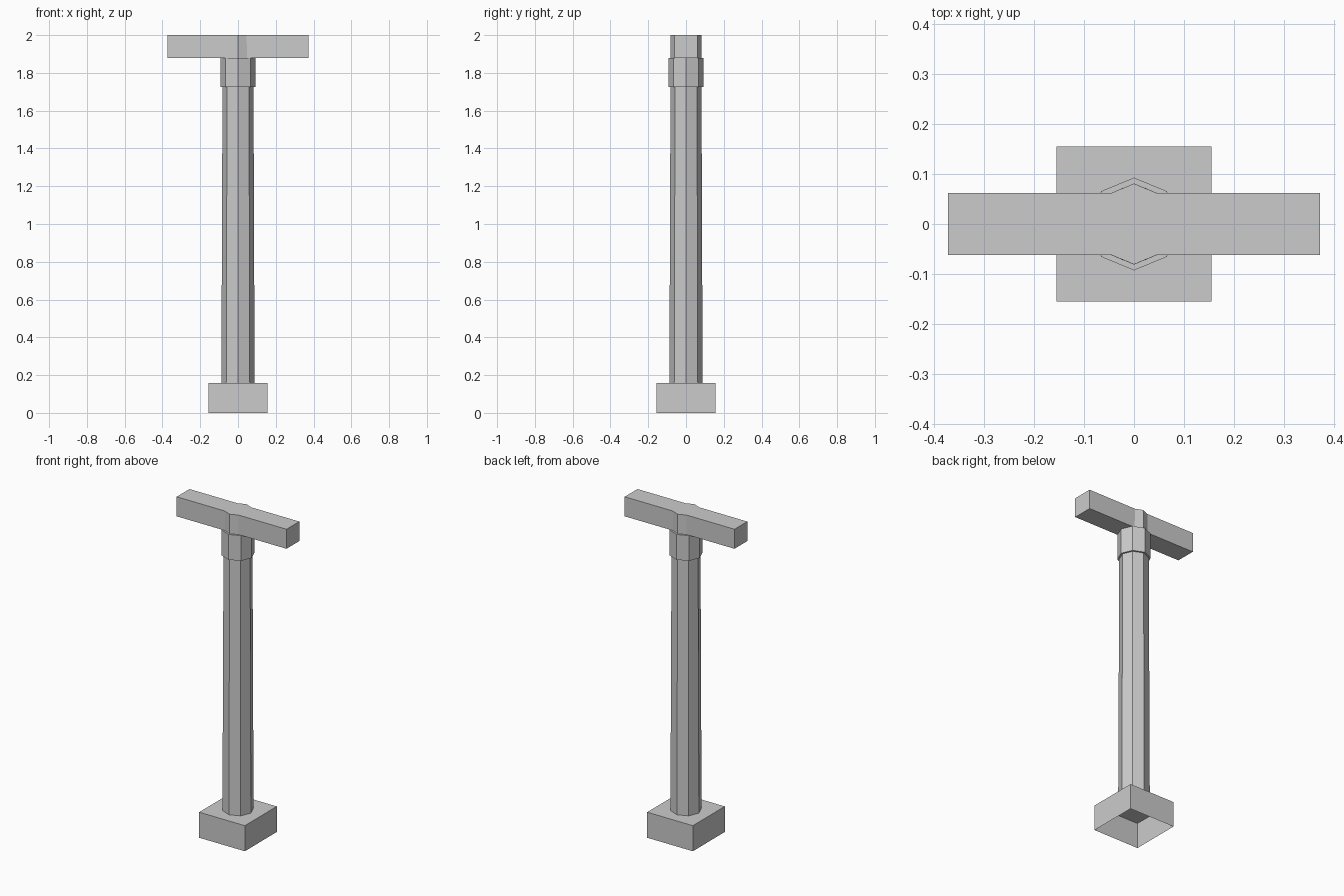
import bpy
import bmesh
import math
from mathutils import Matrix

cube = bpy.data.objects.get("Cube")
if cube:
    bpy.data.objects.remove(cube, do_unlink=True)

# One plain stone colour
stone = bpy.data.materials.new("light_grey_stone")
stone.use_nodes = True
stone.diffuse_color = (0.6, 0.6, 0.6, 1)
stone.node_tree.nodes["Principled BSDF"].inputs["Base Color"].default_value = stone.diffuse_color


def finish(name, bm):
    mesh = bpy.data.meshes.new(name)
    bm.to_mesh(mesh)
    bm.free()
    mesh.materials.append(stone)
    obj = bpy.data.objects.new(name, mesh)
    bpy.context.collection.objects.link(obj)
    return obj


def box(name, half_x, half_y, low, high, open_bottom=False):
    bm = bmesh.new()
    size = Matrix.Diagonal((2 * half_x, 2 * half_y, high - low, 1))
    place = Matrix.Translation((0, 0, (low + high) / 2))
    bmesh.ops.create_cube(bm, size=1, matrix=place @ size)
    if open_bottom:
        bm.normal_update()
        under = [f for f in bm.faces if f.normal.z < -0.5]
        bmesh.ops.delete(bm, geom=under, context="FACES_ONLY")
    return finish(name, bm)


def octagon(name, radius_low, radius_high, low, high):
    # Corners lie on the x and y axes
    bm = bmesh.new()
    bmesh.ops.create_cone(bm, cap_ends=True, segments=8, radius1=radius_low,
                          radius2=radius_high, depth=high - low,
                          matrix=Matrix.Translation((0, 0, (low + high) / 2)))
    return finish(name, bm)


# Square plinth, hollow underneath
box("plinth", 0.155, 0.155, 0, 0.157, open_bottom=True)

# Tapered eight-sided shaft running up through the beam
octagon("shaft", 0.088, 0.081, 0.157, 2)

# Wider collar under the beam
octagon("collar", 0.093, 0.093, 1.725, 1.88)

# Crossbeam
box("crossbeam", 0.373, 0.062, 1.88, 2)
